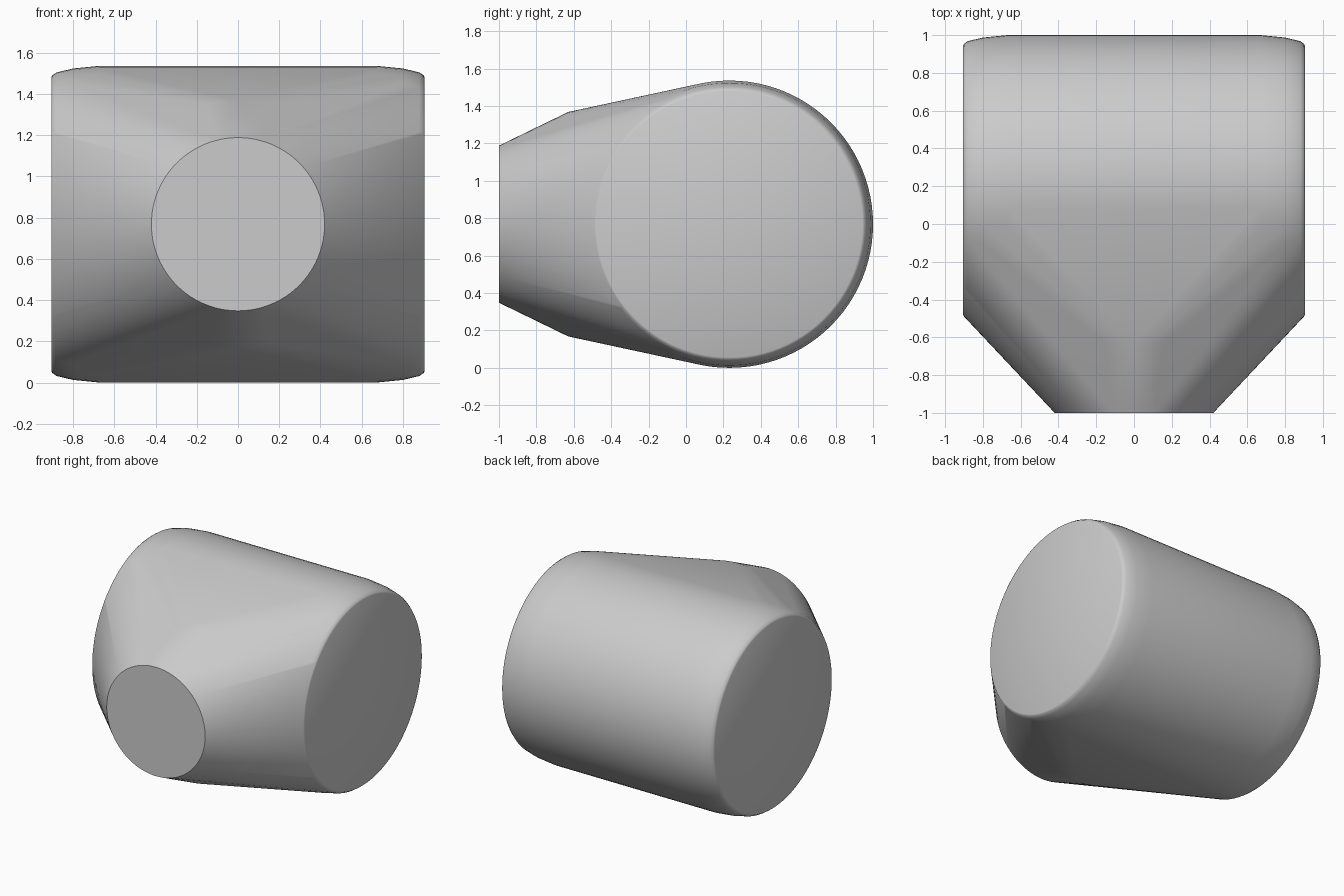
import bpy, bmesh, math

cube = bpy.data.objects.get("Cube")
if cube:
    bpy.data.objects.remove(cube, do_unlink=True)

SEGMENTS = 96
MID_Z = 0.768
DRUM_Y = 0.232

grey = bpy.data.materials.new("plain grey")
grey.use_nodes = True
colour = (0.6, 0.6, 0.6, 1)
grey.diffuse_color = colour
grey.node_tree.nodes["Principled BSDF"].inputs["Base Color"].default_value = colour


def circle(radius):
    for i in range(SEGMENTS):
        a = math.tau * i / SEGMENTS
        yield radius * math.cos(a), radius * math.sin(a)


bm = bmesh.new()

# Sideways drum with softly rounded rims: (half width, radius)
rim = [(0.905, 0.712), (0.9, 0.722), (0.88, 0.736), (0.8, 0.755), (0.67, 0.768)]
for x, radius in rim:
    for side in (-1, 1):
        for u, v in circle(radius):
            bm.verts.new((side * x, DRUM_Y + u, MID_Z + v))

# Tapered round nose: (depth, radius)
for y, radius in [(-1, 0.42), (-0.63, 0.6)]:
    for u, v in circle(radius):
        bm.verts.new((u, y, MID_Z + v))

# Wrap one tight skin around the drum and the nose
hull = bmesh.ops.convex_hull(bm, input=bm.verts[:])
inner = {g for g in hull["geom_interior"] + hull["geom_unused"]
         if isinstance(g, bmesh.types.BMVert)}
bmesh.ops.delete(bm, geom=list(inner), context="VERTS")
bmesh.ops.dissolve_limit(bm, angle_limit=math.radians(0.1),
                         verts=bm.verts[:], edges=bm.edges[:])
bmesh.ops.recalc_face_normals(bm, faces=bm.faces[:])

mesh = bpy.data.meshes.new("body")
bm.to_mesh(mesh)
bm.free()
mesh.materials.append(grey)
body = bpy.data.objects.new("body", mesh)
bpy.context.collection.objects.link(body)

# Smooth skin, crisp flat discs
bpy.ops.object.select_all(action="DESELECT")
body.select_set(True)
bpy.context.view_layer.objects.active = body
bpy.ops.object.shade_smooth_by_angle(angle=math.radians(30))
